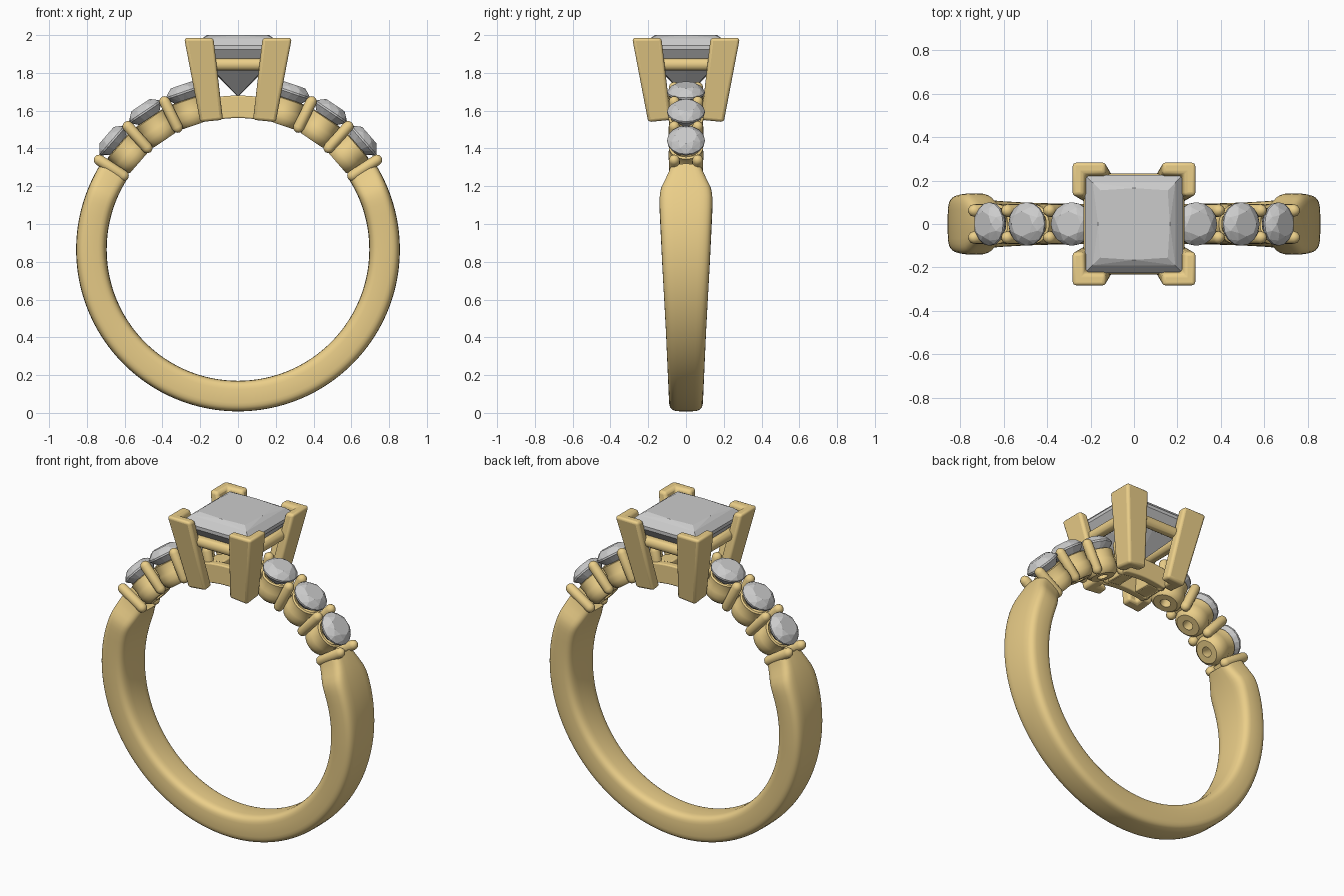
import bpy, bmesh, math
from mathutils import Matrix, Vector

if "Cube" in bpy.data.objects:
    bpy.data.objects.remove(bpy.data.objects["Cube"])

CZ = 0.865                      # height of the ring's centre
gold = bpy.data.materials.new("gold")
gold.diffuse_color = (0.83, 0.62, 0.25, 1)
gold.use_nodes = True
gold.node_tree.nodes["Principled BSDF"].inputs["Base Color"].default_value = gold.diffuse_color


def finish(name, bm, mat=None, smooth=None, bevel=0):
    bmesh.ops.recalc_face_normals(bm, faces=bm.faces)
    me = bpy.data.meshes.new(name)
    bm.to_mesh(me)
    bm.free()
    ob = bpy.data.objects.new(name, me)
    bpy.context.collection.objects.link(ob)
    if mat:
        me.materials.append(mat)
    if bevel:
        m = ob.modifiers.new("bevel", 'BEVEL')
        m.width, m.segments, m.limit_method = bevel, 3, 'ANGLE'
    if smooth:
        bpy.ops.object.select_all(action='DESELECT')
        ob.select_set(True)
        bpy.context.view_layer.objects.active = ob
        bpy.ops.object.shade_smooth_by_angle(angle=math.radians(smooth))
    return ob


def loft(bm, rings, closed=False):
    loops = [[bm.verts.new(p) for p in r] for r in rings]
    n = len(loops[0])
    pairs = list(zip(loops, loops[1:])) + ([(loops[-1], loops[0])] if closed else [])
    for a, b in pairs:
        for i in range(n):
            j = (i + 1) % n
            bm.faces.new((a[i], a[j], b[j], b[i]))
    if not closed:
        bm.faces.new(loops[0])
        bm.faces.new(loops[-1])


def circle(r, z, n, off=0.0):
    return [Vector((r * math.cos(2 * math.pi * (i + off) / n),
                    r * math.sin(2 * math.pi * (i + off) / n), z)) for i in range(n)]


def hull(name, pts):
    bm = bmesh.new()
    for p in pts:
        bm.verts.new(p)
    bmesh.ops.convex_hull(bm, input=bm.verts)
    return finish(name, bm)


def radial(deg):
    # local z points outward from the ring centre at this angle
    return Matrix.Translation((0, 0, CZ)) @ Matrix.Rotation(math.radians(90 - deg), 4, 'Y')


def interp(x, table):
    for (x0, y0), (x1, y1) in zip(table, table[1:]):
        if x <= x1:
            return y0 + (y1 - y0) * max(0, x - x0) / (x1 - x0)
    return table[-1][1]


# shank: rounded section swept round the finger, flaring then pinching at the shoulders
WIDTH = [(0, 0.09), (0.4, 0.107), (0.8, 0.127), (1.1, 0.14), (1.17, 0.141), (1.21, 0.133),
         (1.3, 0.09), (1.36, 0.075)]
rings = []
for k in range(121):
    a = math.radians(148 + 244 * k / 120)
    w = interp(CZ + 0.857 * math.sin(a), WIDTH)
    ring = []
    for i in range(32):
        t = 2 * math.pi * i / 32
        c, s = math.cos(t), math.sin(t)
        r = 0.776 + 0.081 * math.copysign(abs(c) ** 0.5, c)
        ring.append((r * math.cos(a), w * math.copysign(abs(s) ** 0.45, s), CZ + r * math.sin(a)))
    rings.append(ring)
bm = bmesh.new()
loft(bm, rings)
finish("shank", bm, gold, 50)

# accent stones and their pierced cups, three on each shoulder
stone_pts = (circle(0.058, 0.922, 8) + circle(0.082, 0.907, 8, 0.5) + circle(0.1, 0.884, 16)
             + circle(0.1, 0.874, 16) + circle(0.055, 0.825, 8, 0.5) + [Vector((0, 0, 0.785))])
CUP = [(0.03, 0.697), (0.068, 0.697), (0.085, 0.712), (0.093, 0.74), (0.093, 0.775),
       (0.088, 0.79), (0.092, 0.835), (0.08, 0.84), (0.03, 0.765)]
for side in (0, 1):
    tag = ("right", "left")[side]
    for n, ang in enumerate((71, 56, 41)):
        m = radial(180 - ang if side else ang)
        hull(f"accent_stone_{tag}_{n}", [m @ p for p in stone_pts])
        bm = bmesh.new()
        loft(bm, [circle(r, z, 32) for r, z in CUP], closed=True)
        bm.transform(m)
        finish(f"accent_cup_{tag}_{n}", bm, gold, 40)

# round-ended prong posts between the accent stones
arc = [math.radians(d) for d in (4, 30, 60, 90)]
R = 0.029
POST = [(R * math.sin(t), 0.693 + R * (1 - math.cos(t))) for t in arc]
POST += [(R * math.sin(t), 0.903 - R * (1 - math.cos(t))) for t in reversed(arc)]
for side in (0, 1):
    for n, ang in enumerate((32.8, 48.2, 63.6, 79)):
        bm = bmesh.new()
        for y in (-0.062, 0.062):
            loft(bm, [[p + Vector((0, y, 0)) for p in circle(r, z, 16)] for r, z in POST])
        # short bar joining the pair
        bmesh.ops.create_cube(bm, size=1, matrix=Matrix.Translation((0, 0, 0.765))
                              @ Matrix.Diagonal((0.03, 0.12, 0.07, 1)))
        bm.transform(radial(180 - ang if side else ang))
        finish(f"accent_prongs_{('right', 'left')[side]}_{n}", bm, gold, 40)

# curved base frame under the centre stone: two rails and two end bars
def arc_block(bm, a0, a1, y0, y1, r0=0.696, r1=0.815):
    rows = []
    for k in range(13):
        a = math.radians(a0 + (a1 - a0) * k / 12)
        rows.append([(r * math.cos(a), y, CZ + r * math.sin(a))
                     for r, y in ((r0, y0), (r1, y0), (r1, y1), (r0, y1))])
    loft(bm, rows)


bm = bmesh.new()
for s in (-1, 1):
    arc_block(bm, 78, 102, s * 0.055, s * 0.1)
    arc_block(bm, 90 + s * 4.5, 90 + s * 12, -0.06, 0.06)
finish("centre_base", bm, gold, 40, 0.012)

# L-shaped corner prongs leaning outward
def ell(o, arm, t, z, drop=0):
    pts = ((o, o), (o, o - arm), (o - t, o - arm), (o - t, o - t), (o - arm, o - t), (o - arm, o))
    return [(x, y, z - drop * (x + y - 2 * o + arm)) for x, y in pts]


for sx in (-1, 1):
    for sy in (-1, 1):
        bm = bmesh.new()
        loft(bm, [ell(0.2, 0.12, 0.065, 1.55, 0.1), ell(0.285, 0.155, 0.056, 1.985)])
        bm.transform(Matrix.Diagonal((sx, sy, 1, 1)))
        finish(f"corner_prong_{'right' if sx > 0 else 'left'}_{'back' if sy > 0 else 'front'}",
               bm, gold, 40, 0.016)

# square gallery wire below the girdle
bm = bmesh.new()
rings = []
for cx, cy in ((1, 1), (-1, 1), (-1, -1), (1, -1)):
    ring = []
    for i in range(16):
        t = 2 * math.pi * i / 16
        h = 0.2 + 0.032 * math.cos(t)
        ring.append((cx * h, cy * h, 1.845 + 0.032 * math.sin(t)))
    rings.append(ring)
loft(bm, rings, closed=True)
finish("gallery_wire", bm, gold, 40)


# square-cut centre stone
def square(h, z, mid=None):
    pts = [Vector((x * h, y * h, z)) for x in (-1, 1) for y in (-1, 1)]
    if mid:
        pts += [Vector(p) for p in ((mid, 0, z), (-mid, 0, z), (0, mid, z), (0, -mid, z))]
    return pts


hull("centre_stone", square(0.155, 2.0, 0.165) + square(0.19, 1.982) + square(0.225, 1.945)
     + square(0.225, 1.925) + square(0.15, 1.835, 0.16) + [Vector((0, 0, 1.675))])
